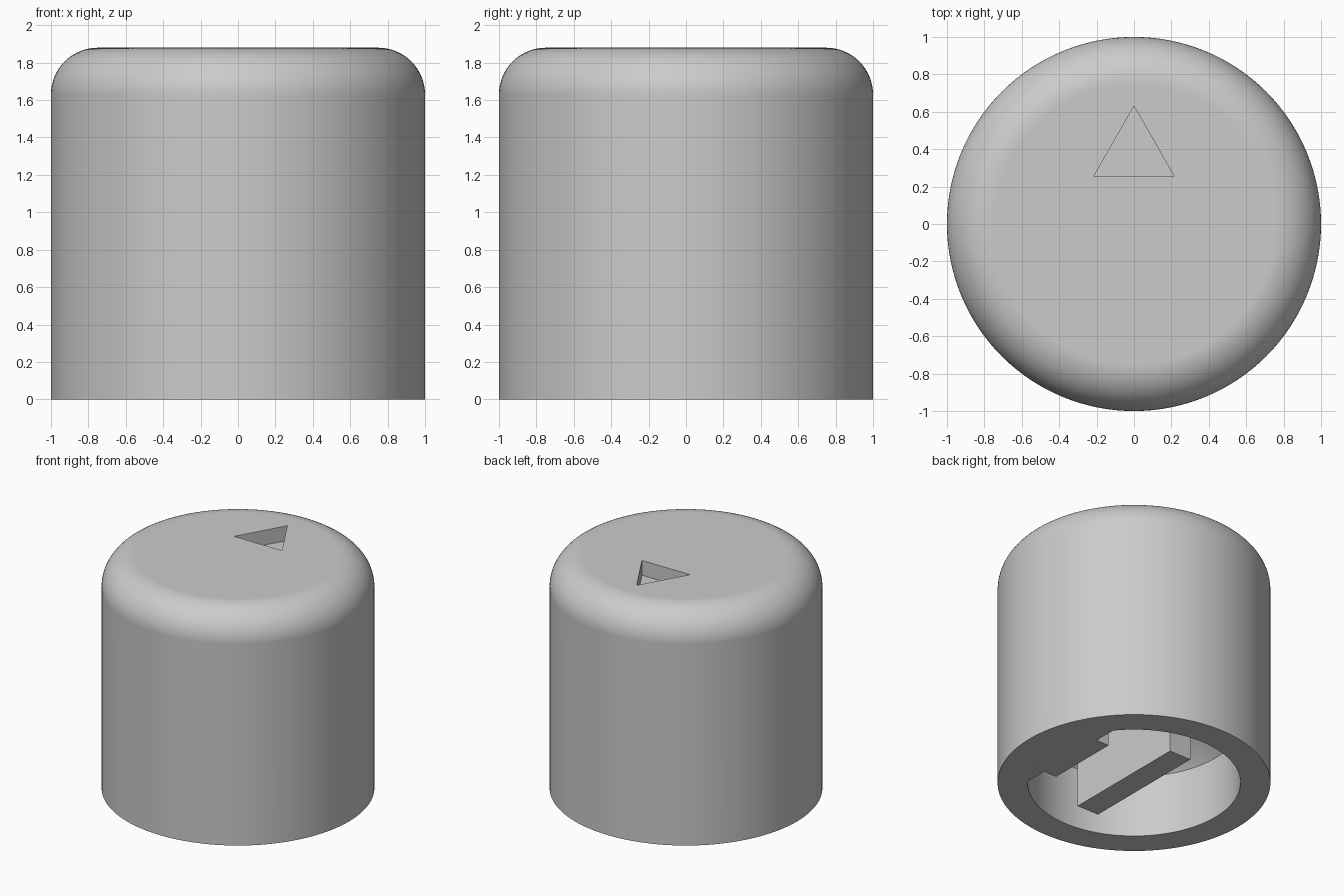
import bpy, bmesh
from math import sin, cos, pi, acos
from mathutils import Vector

default = bpy.data.objects.get("Cube")
if default:
    bpy.data.objects.remove(default, do_unlink=True)

grey = bpy.data.materials.new("plain_grey")
grey.use_nodes = True
colour = (0.6, 0.6, 0.6, 1)
grey.diffuse_color = colour
grey.node_tree.nodes["Principled BSDF"].inputs["Base Color"].default_value = colour

HEIGHT, OUTER, INNER, FILLET = 1.88, 1.0, 0.78, 0.25
WALL_TOP = 0.5          # where the bore turns into its conical roof
SEGMENTS = 128


def add_object(name, bm):
    bmesh.ops.recalc_face_normals(bm, faces=bm.faces[:])
    mesh = bpy.data.meshes.new(name)
    bm.to_mesh(mesh)
    bm.free()
    mesh.materials.append(grey)
    ob = bpy.data.objects.new(name, mesh)
    bpy.context.collection.objects.link(ob)
    return ob


def prism(name, outline, z0, z1):
    bm = bmesh.new()
    face = bm.faces.new([bm.verts.new((x, y, z0)) for x, y in outline])
    ext = bmesh.ops.extrude_face_region(bm, geom=[face], use_keep_orig=True)
    top = [v for v in ext["geom"] if isinstance(v, bmesh.types.BMVert)]
    bmesh.ops.translate(bm, verts=top, vec=(0, 0, z1 - z0))
    return add_object(name, bm)


# Knob body: turned profile with rounded shoulder and hollow underside
STEPS = 16
profile = [(OUTER - FILLET + FILLET * sin(a), HEIGHT - FILLET + FILLET * cos(a))
           for a in (i * pi / 2 / STEPS for i in range(STEPS + 1))]
profile += [(OUTER, 0), (INNER, 0), (INNER, WALL_TOP), (0, WALL_TOP + INNER)]
bm = bmesh.new()
verts = [bm.verts.new((r, 0, z)) for r, z in profile]
edges = [bm.edges.new(pair) for pair in zip(verts, verts[1:])]
bmesh.ops.spin(bm, geom=verts + edges, cent=(0, 0, 0), axis=(0, 0, 1),
               angle=2 * pi, steps=SEGMENTS)
bmesh.ops.remove_doubles(bm, verts=bm.verts[:], dist=1e-4)
bmesh.ops.edgeloop_fill(bm, edges=[e for e in bm.edges if e.is_boundary])
body = add_object("knob_body", bm)

# Triangular pointer recess in the top
cutter = prism("pointer_cutter", [(-0.215, 0.255), (0.215, 0.255), (0, 0.63)],
               HEIGHT - 0.12, HEIGHT + 0.1)
cutter.hide_render = True
cutter.hide_viewport = False
cut = body.modifiers.new("pointer_recess", "BOOLEAN")
cut.operation = "DIFFERENCE"
cut.solver = "EXACT"
cut.object = cutter
bpy.ops.object.select_all(action="DESELECT")
body.select_set(True)
bpy.context.view_layer.objects.active = body
bpy.ops.object.modifier_apply(modifier=cut.name)
bpy.data.objects.remove(cutter, do_unlink=True)
bpy.ops.object.shade_smooth_by_angle(angle=pi / 6)
body.modifiers.new("clean_shading", "WEIGHTED_NORMAL").keep_sharp = True

# Flat side of the bore with its raised key
FLAT_X, KEY_X, KEY_Y = 0.61, 0.495, 0.3
half = acos(FLAT_X / INNER)
arc = [(INNER * cos(a), INNER * sin(a))
       for a in (-half + i * 2 * half / 28 for i in range(29))]
key = [(FLAT_X, KEY_Y), (KEY_X, KEY_Y), (KEY_X, -KEY_Y), (FLAT_X, -KEY_Y)]
prism("bore_flat_and_key", arc + key, 0, 0.9)

# Central blade inside the bore
BX, BY = 0.097, 0.527
prism("central_blade", [(-BX, -BY), (BX, -BY), (BX, BY), (-BX, BY)], 0, 1.3)
